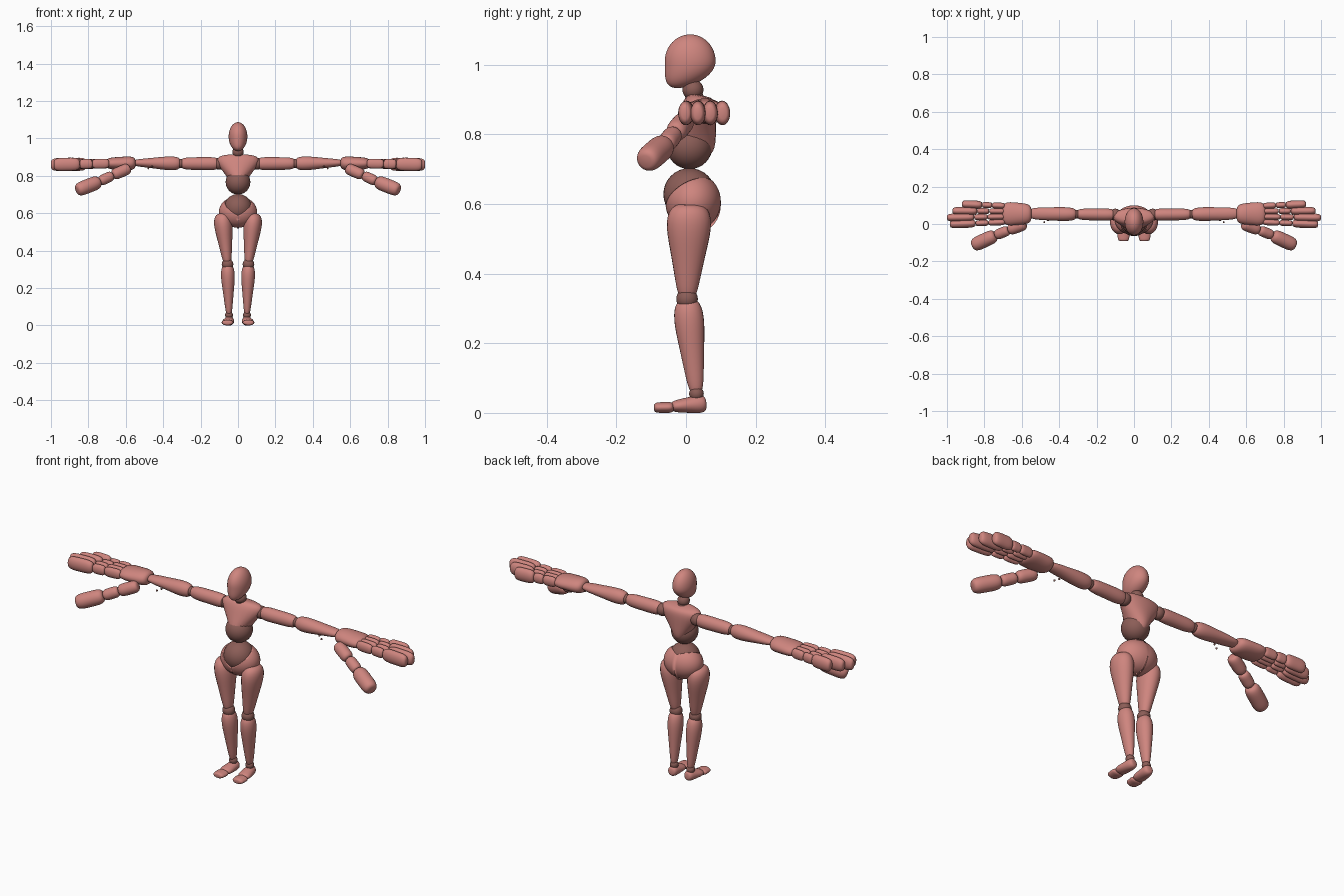
import bpy, bmesh, math
from mathutils import Vector, Matrix

if "Cube" in bpy.data.objects:
    bpy.data.objects.remove(bpy.data.objects["Cube"], do_unlink=True)


def material(name, red, green, blue):
    mat = bpy.data.materials.new(name)
    mat.use_nodes = True
    mat.diffuse_color = (red, green, blue, 1)
    shader = mat.node_tree.nodes["Principled BSDF"]
    shader.inputs["Base Color"].default_value = mat.diffuse_color
    return mat


skin = material("rose_skin", .62, .235, .21)
joint = material("dark_rose_joint", .26, .11, .095)


def finish(bm, name, mat, mirror):
    """Turn a bmesh into a smooth object, mirrored left to right if asked."""
    bmesh.ops.recalc_face_normals(bm, faces=bm.faces)
    for face in bm.faces:
        face.smooth = True
    mesh = bpy.data.meshes.new(name)
    bm.to_mesh(mesh)
    bm.free()
    mesh.materials.append(mat)
    obj = bpy.data.objects.new(name, mesh)
    bpy.context.collection.objects.link(obj)
    if mirror:
        obj.modifiers.new("mirror", "MIRROR")
    return obj


def ellipsoid(centre, radii, segments=48):
    bm = bmesh.new()
    bmesh.ops.create_uvsphere(bm, u_segments=segments, v_segments=segments // 2, radius=1)
    bm.transform(Matrix.Translation(centre) @ Matrix.Diagonal(radii).to_4x4())
    return bm


def ball(name, centre, radius, mirror=False):
    finish(ellipsoid(centre, (radius, radius, radius), 32), name, joint, mirror)


def bone(name, start, end, wide, deep, swell=0, mirror=True):
    """Round-ended body part; wide and deep give the radii at start and end."""
    sides, steps = 24, 20
    start, end = Vector(start), Vector(end)
    along = (end - start).normalized()
    upright = abs(along.z) > .8
    guide = Vector((0, upright, not upright))
    up = (guide - along * guide.dot(along)).normalized()
    side = along.cross(up)

    bm = bmesh.new()
    rings = []
    for step in range(steps + 1):
        t = (1 - math.cos(math.pi * step / steps)) / 2
        ease = t * t * (3 - 2 * t)
        cap = max(0, 1 - abs(2 * t - 1) ** 4) ** .25
        girth = cap * (1 + swell * math.sin(math.pi * math.sqrt(t)))
        width = girth * (wide[0] + (wide[1] - wide[0]) * ease)
        depth = girth * (deep[0] + (deep[1] - deep[0]) * ease)
        ring = []
        for k in range(sides):
            angle = math.tau * k / sides
            offset = side * width * math.cos(angle) + up * depth * math.sin(angle)
            ring.append(bm.verts.new(start.lerp(end, t) + offset))
        rings.append(ring)
    for low, high in zip(rings, rings[1:]):
        for k in range(sides):
            bm.faces.new((low[k - 1], low[k], high[k], high[k - 1]))
    bmesh.ops.remove_doubles(bm, verts=bm.verts, dist=.0001)
    finish(bm, name, skin, mirror)


# Head: an egg whose lower half sweeps forward to the chin
bm = ellipsoid((0, 0, 0), (1, 1, 1))
for vert in bm.verts:
    vert.co.y -= max(0, -vert.co.z) ** 2 / 2
bm.transform(Matrix.Translation((0, .012, 1.01)) @ Matrix.Diagonal((.05, .073, .077, 1)))
finish(bm, "head", skin, False)
ball("neck_ball", (0, .02, .928), .03)
ball("neck_base", (0, .025, .9), .028)

# Chest, waist and belly
bone("chest", (0, .01, .74), (0, .045, .912), (.04, .125), (.07, .05), mirror=False)
ball("waist_ball", (0, .01, .766), .066)
ball("belly_ball", (0, .01, .628), .075)

# Pelvis: an oval cup opened by a slanted V cut
bm = ellipsoid((0, .02, .607), (.102, .08, .084))
cuts = {"centre": ((0, 0, 0), (-1, 0, 0)), "rim": ((0, -.06, .585), (-.6, -.57, 1))}
for point, normal in cuts.values():
    bmesh.ops.bisect_plane(bm, geom=bm.verts[:] + bm.edges[:] + bm.faces[:],
                           plane_co=point, plane_no=normal, clear_outer=True)
pelvis = finish(bm, "pelvis", skin, True)
pelvis.modifiers.new("rim", "SOLIDIFY").thickness = .01

# Legs
hip, knee, ankle = (.085, .01, .6), (.056, .003, .327), (.048, .03, .055)
bone("thigh", hip, knee, (.046, .026), (.06, .032), swell=.15)
ball("knee_ball", knee, .031, True)
bone("shin", knee, ankle, (.033, .019), (.038, .024), swell=.2)
ball("ankle_ball", ankle, .021, True)
bone("foot", (.045, .058, .027), (.055, -.042, .018), (.026, .033), (.027, .018))
bone("toes", (.055, -.036, .016), (.057, -.092, .015), (.033, .03), (.016, .015))

# Arms
shoulder, elbow, wrist = (.1, .05, .865), (.307, .052, .866), (.56, .056, .87)
ball("shoulder_ball", shoulder, .032, True)
bone("upper_arm", shoulder, elbow, (.037, .032), (.04, .034), swell=-.1)
ball("elbow_ball", elbow, .024, True)
bone("forearm", elbow, wrist, (.038, .033), (.04, .021))
for spot in range(-1, 2):
    ball("forearm_bead", Vector((.46, .02, .85)) + spot * Vector((.02, -.01, -.01)), .005, True)

# Hands: three bones in each finger and in the thumb
bone("palm", (.548, .054, .867), (.704, .055, .866), (.055, .064), (.038, .032))
bones = ("base", "middle", "tip")
for row, (finger, reach) in enumerate(
        {"index": .985, "middle": 1, "ring": .97, "little": .92}.items()):
    y = .01 + .029 * row
    root, tip = Vector((.69, y, .866)), Vector((reach, y * 1.25 - .015, .86))
    knots = [root.lerp(tip, part) for part in (0, .3, .53, 1)]
    for label, start, end in zip(bones, knots, knots[1:]):
        wide, deep = (.022, .035) if label == "tip" else (.016, .026)
        bone(finger + "_" + label, start, end, (wide, wide), (deep, deep))

knots = [(.58, 0, .842), (.67, -.033, .803), (.74, -.06, .77), (.862, -.116, .722)]
for label, start, end, size in zip(bones, knots, knots[1:], (.031, .028, .038)):
    bone("thumb_" + label, start, end, (size, size), (size, size))
